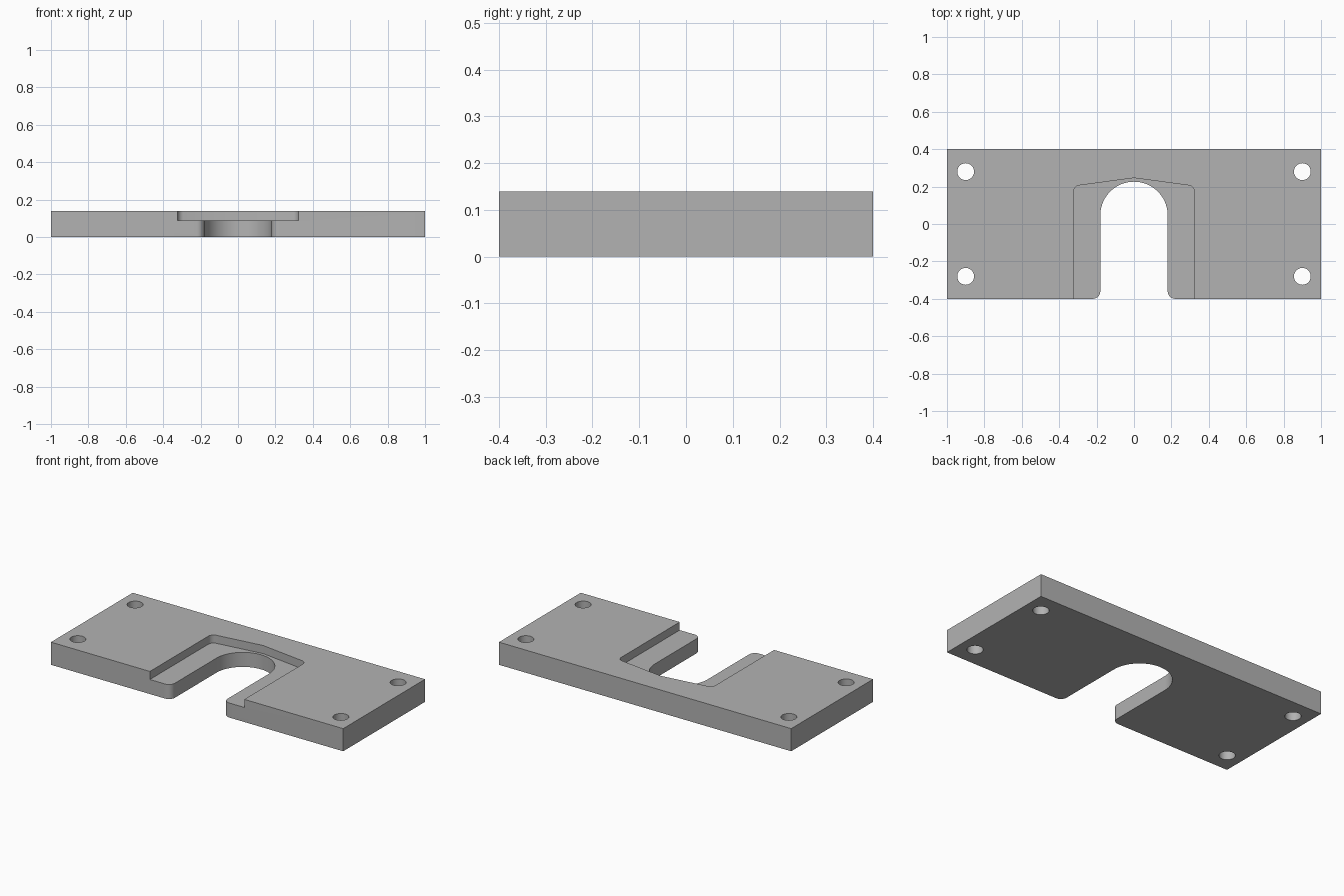
import bpy
import bmesh
import math

cube = bpy.data.objects.get("Cube")
if cube:
    bpy.data.objects.remove(cube, do_unlink=True)

THICK, FLOOR = 0.14, 0.09      # plate thickness, recess floor height
SLOT_R, SLOT_Y = 0.18, 0.046   # slot half width and arc centre
FRONT = -0.40


def arc(cx, cy, r, a0, a1, n):
    """Points along an arc, angles in degrees."""
    return [(cx + r * math.cos(math.radians(a0 + (a1 - a0) * i / n)),
             cy + r * math.sin(math.radians(a0 + (a1 - a0) * i / n)))
            for i in range(n + 1)]


def prism(name, outline, z0, z1):
    """Extrude a flat outline from z0 to z1."""
    bm = bmesh.new()
    face = bm.faces.new([bm.verts.new((x, y, z0)) for x, y in outline])
    new = bmesh.ops.extrude_face_region(bm, geom=[face])["geom"]
    verts = [v for v in new if isinstance(v, bmesh.types.BMVert)]
    bmesh.ops.translate(bm, verts=verts, vec=(0, 0, z1 - z0))
    bmesh.ops.recalc_face_normals(bm, faces=bm.faces)
    mesh = bpy.data.meshes.new(name)
    bm.to_mesh(mesh)
    bm.free()
    obj = bpy.data.objects.new(name, mesh)
    bpy.context.collection.objects.link(obj)
    return obj


def mirrored(half):
    """Close a right-hand outline, listed front to back, with its mirror."""
    return half + [(-x, y) for x, y in reversed(half) if x > 1e-5]


# Plate
plate = prism("mounting_plate", [(-1, -0.4), (1, -0.4), (1, 0.4), (-1, 0.4)], 0, THICK)

grey = bpy.data.materials.new("plain grey")
grey.use_nodes = True
colour = (0.45, 0.45, 0.45, 1)
grey.diffuse_color = colour
grey.node_tree.nodes["Principled BSDF"].inputs["Base Color"].default_value = colour
plate.data.materials.append(grey)

# Round-ended slot whose mouth has rounded corners
slot_half = ([(0.22, -0.5)] + arc(0.22, FRONT + 0.04, 0.04, 270, 180, 8)
             + arc(0, SLOT_Y, SLOT_R, 0, 90, 24))
# Shallow recess with a slightly peaked back wall
recess_half = ([(0.323, -0.5)] + arc(0.288, 0.172, 0.035, 0, 82, 8) + [(0, 0.246)])

cutters = [prism("slot_cutter", mirrored(slot_half), -0.1, 0.3),
           prism("recess_cutter", mirrored(recess_half), FLOOR, 0.3)]

# Corner screw holes
for x in (-0.9, 0.9):
    for y in (-0.28, 0.28):
        cutters.append(prism("hole_cutter", arc(x, y, 0.045, 0, 360, 32)[:-1], -0.1, 0.3))

# Cut the plate, then discard the cutters
bpy.ops.object.select_all(action="DESELECT")
plate.select_set(True)
bpy.context.view_layer.objects.active = plate
for cutter in cutters:
    cutter.hide_render = True
    mod = plate.modifiers.new("cut", "BOOLEAN")
    mod.operation = "DIFFERENCE"
    mod.solver = "EXACT"
    mod.object = cutter
    bpy.ops.object.modifier_apply(modifier=mod.name)
    bpy.data.objects.remove(cutter, do_unlink=True)

bpy.ops.object.shade_smooth_by_angle(angle=math.radians(30))
